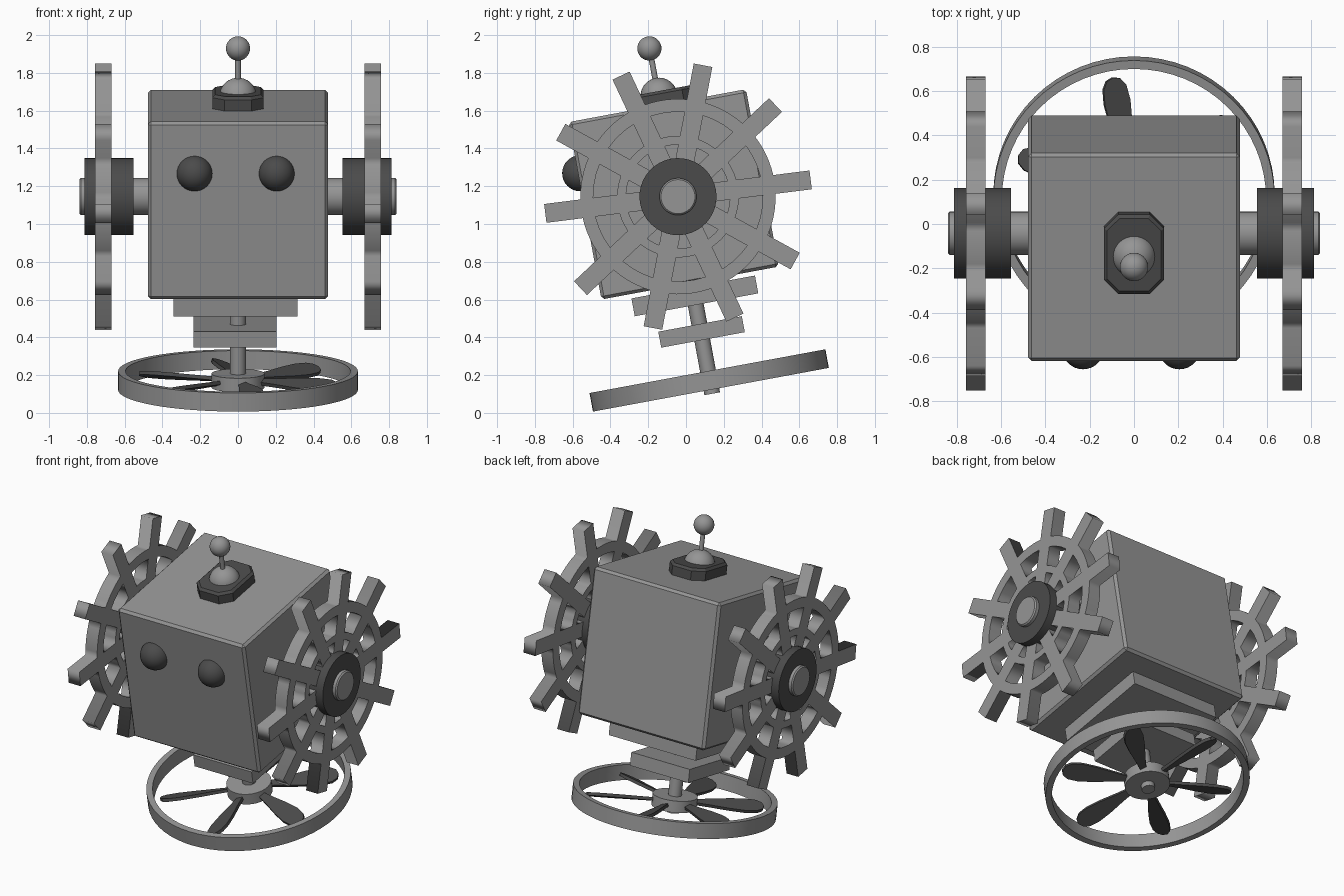
import bpy, bmesh, math
from math import sin, cos, asin, radians, pi
from mathutils import Matrix, Vector

if "Cube" in bpy.data.objects:
    bpy.data.objects.remove(bpy.data.objects["Cube"])

# Whole robot leans back to front about x; parts are laid out around the body centre
LEAN = Matrix.Translation((0, -0.065, 1.157)) @ Matrix.Rotation(radians(10.5), 4, 'X')
ALONG_X = Matrix.Rotation(pi / 2, 4, 'Z') @ Matrix.Rotation(pi / 2, 4, 'X')  # x,y,z -> y,z,x


def material(name, value):
    m = bpy.data.materials.new(name)
    m.diffuse_color = (value, value, value, 1)
    m.use_nodes = True
    m.node_tree.nodes["Principled BSDF"].inputs["Base Color"].default_value = m.diffuse_color
    return m


GREY = material("mid_grey", 0.30)
DARK = material("dark_grey", 0.07)


def finish(name, bm, mat, local, smooth=True):
    bmesh.ops.recalc_face_normals(bm, faces=bm.faces)
    me = bpy.data.meshes.new(name)
    bm.to_mesh(me)
    bm.free()
    ob = bpy.data.objects.new(name, me)
    bpy.context.collection.objects.link(ob)
    me.materials.append(mat)
    ob.matrix_world = LEAN @ local
    if smooth:
        bpy.ops.object.select_all(action='DESELECT')
        ob.select_set(True)
        bpy.context.view_layer.objects.active = ob
        bpy.ops.object.shade_smooth_by_angle(angle=radians(35))
    return ob


def box(name, mat, centre, size, bevel=0):
    bm = bmesh.new()
    bmesh.ops.create_cube(bm, size=1)
    bmesh.ops.scale(bm, vec=size, verts=bm.verts)
    if bevel:
        bmesh.ops.bevel(bm, geom=bm.edges[:], offset=bevel, segments=1, affect='EDGES')
    return finish(name, bm, mat, Matrix.Translation(centre), False)


def cylinder(name, mat, centre, radius, depth, turn=Matrix(), bevel=0, sides=40):
    bm = bmesh.new()
    bmesh.ops.create_cone(bm, cap_ends=True, segments=sides, radius1=radius,
                          radius2=radius, depth=depth)
    if bevel:
        rims = [e for e in bm.edges if abs(e.verts[0].co.z - e.verts[1].co.z) < 1e-5]
        bmesh.ops.bevel(bm, geom=rims, offset=bevel, segments=1, affect='EDGES')
    return finish(name, bm, mat, Matrix.Translation(centre) @ turn)


def ball(name, mat, centre, radius):
    bm = bmesh.new()
    bmesh.ops.create_uvsphere(bm, u_segments=32, v_segments=16, radius=radius)
    return finish(name, bm, mat, Matrix.Translation(centre))


def prism(name, mat, outline, z0, z1, local, bevel=0):
    bm = bmesh.new()
    face = bm.faces.new([bm.verts.new((x, y, z0)) for x, y in outline])
    new = bmesh.ops.extrude_face_region(bm, geom=[face])['geom']
    top = [g for g in new if isinstance(g, bmesh.types.BMVert)]
    bmesh.ops.translate(bm, vec=(0, 0, z1 - z0), verts=top)
    if bevel:
        rim = [e for e in bm.edges if all(v in top for v in e.verts)]
        bmesh.ops.bevel(bm, geom=rim, offset=bevel, segments=1, affect='EDGES')
    return finish(name, bm, mat, local, bool(not bevel))


def arc(r, a0, a1, n):
    return [(r * cos(a0 + (a1 - a0) * i / n), r * sin(a0 + (a1 - a0) * i / n))
            for i in range(n + 1)]


# Paddle wheel: toothed outline with two rows of windows between ten spokes
def paddle_wheel(name, x):
    half, step, start = 0.05, 2 * pi / 10, radians(-3.3)
    outline, loops = [], []
    for k in range(10):
        a = start + k * step
        ca, sa = cos(a), sin(a)
        for t in (-half, half):
            outline.append((0.708 * ca - t * sa, 0.708 * sa + t * ca))
        edge = asin(half / 0.517)
        outline += arc(0.517, a + edge, a + step - edge, 6)
        for r0, r1 in ((0.185, 0.275), (0.322, 0.449)):
            e0, e1 = asin(half / r0), asin(half / r1)
            loops.append(arc(r1, a + e1, a + step - e1, 3)
                         + arc(r0, a + step - e0, a + e0, 3))
    cu = bpy.data.curves.new(name, 'CURVE')
    cu.dimensions, cu.fill_mode, cu.extrude = '2D', 'BOTH', 0.044
    for pts in [outline] + loops:
        sp = cu.splines.new('POLY')
        sp.points.add(len(pts) - 1)
        for p, (u, v) in zip(sp.points, pts):
            p.co = (u, v, 0, 1)
        sp.use_cyclic_u = True
    ob = bpy.data.objects.new(name, cu)
    bpy.context.collection.objects.link(ob)
    cu.materials.append(GREY)
    ob.matrix_world = LEAN @ Matrix.Translation((x, 0.02, -0.016)) @ ALONG_X
    bpy.ops.object.select_all(action='DESELECT')
    ob.select_set(True)
    bpy.context.view_layer.objects.active = ob
    bpy.ops.object.convert(target='MESH')


# Body and eyes
box("body", GREY, (0, 0, 0), (0.955, 0.955, 0.955), 0.016)
for side, x in (("left", -0.23), ("right", 0.205)):
    ball(side + "_eye", DARK, (x, -0.467, 0.2), 0.095)

# Side axles, hubs and paddle wheels
for side, s in (("left", -1), ("right", 1)):
    cylinder(side + "_axle", GREY, (s * 0.635, 0.02, -0.016), 0.098, 0.41, ALONG_X, 0.008)
    cylinder(side + "_hub", DARK, (s * 0.683, 0.02, -0.016), 0.204, 0.257, ALONG_X)
    paddle_wheel(side + "_paddle_wheel", s * 0.714)

# Cap plate with clipped corners, dome and antenna
w, d, c = 0.136, 0.182, 0.065
corners = [(w, d - c), (w - c, d), (c - w, d), (-w, d - c),
           (-w, c - d), (c - w, -d), (w - c, -d), (w, c - d)]
prism("cap_plate", DARK, corners, 0.47, 0.552, Matrix.Translation((0, 0.027, 0)), 0.015)
ball("dome", GREY, (0, 0.018, 0.525), 0.098)
cylinder("antenna_rod", GREY, (0, 0.015, 0.68), 0.015, 0.2, sides=16)
ball("antenna_ball", GREY, (0, 0.014, 0.783), 0.064)

# Stepped plates under the body and the drive shaft
box("upper_base_plate", GREY, (-0.013, 0.012, -0.549), (0.655, 0.665, 0.096))
box("lower_base_plate", GREY, (-0.015, 0.012, -0.743), (0.44, 0.45, 0.086))
cylinder("drive_shaft", GREY, (0, 0.008, -0.765), 0.042, 0.62, sides=24)

# Propeller hub and guard ring
PROP = Vector((0, 0.005, -1.003))
cylinder("propeller_hub", GREY, PROP, 0.14, 0.075)
bm = bmesh.new()
section = [bm.verts.new((r, 0, z)) for r, z in
           ((0.596, -0.05), (0.635, -0.05), (0.635, 0.05), (0.596, 0.05))]
loop = [bm.edges.new((section[i], section[(i + 1) % 4])) for i in range(4)]
bmesh.ops.spin(bm, geom=section + loop, axis=(0, 0, 1), cent=(0, 0, 0),
               angle=2 * pi, steps=64, use_merge=True)
bmesh.ops.remove_doubles(bm, verts=bm.verts, dist=1e-4)
finish("guard_ring", bm, GREY, Matrix.Translation(PROP))

# Six pitched teardrop blades
half_blade = [(0.12, 0.018), (0.22, 0.032), (0.34, 0.052), (0.44, 0.062),
              (0.51, 0.055), (0.545, 0.033), (0.556, 0.0)]
blade = half_blade + [(x, -y) for x, y in half_blade[-2::-1]]
for k in range(6):
    turn = Matrix.Rotation(radians(40 + 60 * k), 4, 'Z') @ Matrix.Rotation(radians(20), 4, 'X')
    prism(f"propeller_blade_{k + 1}", DARK, blade, -0.01, 0.01, Matrix.Translation(PROP) @ turn)
